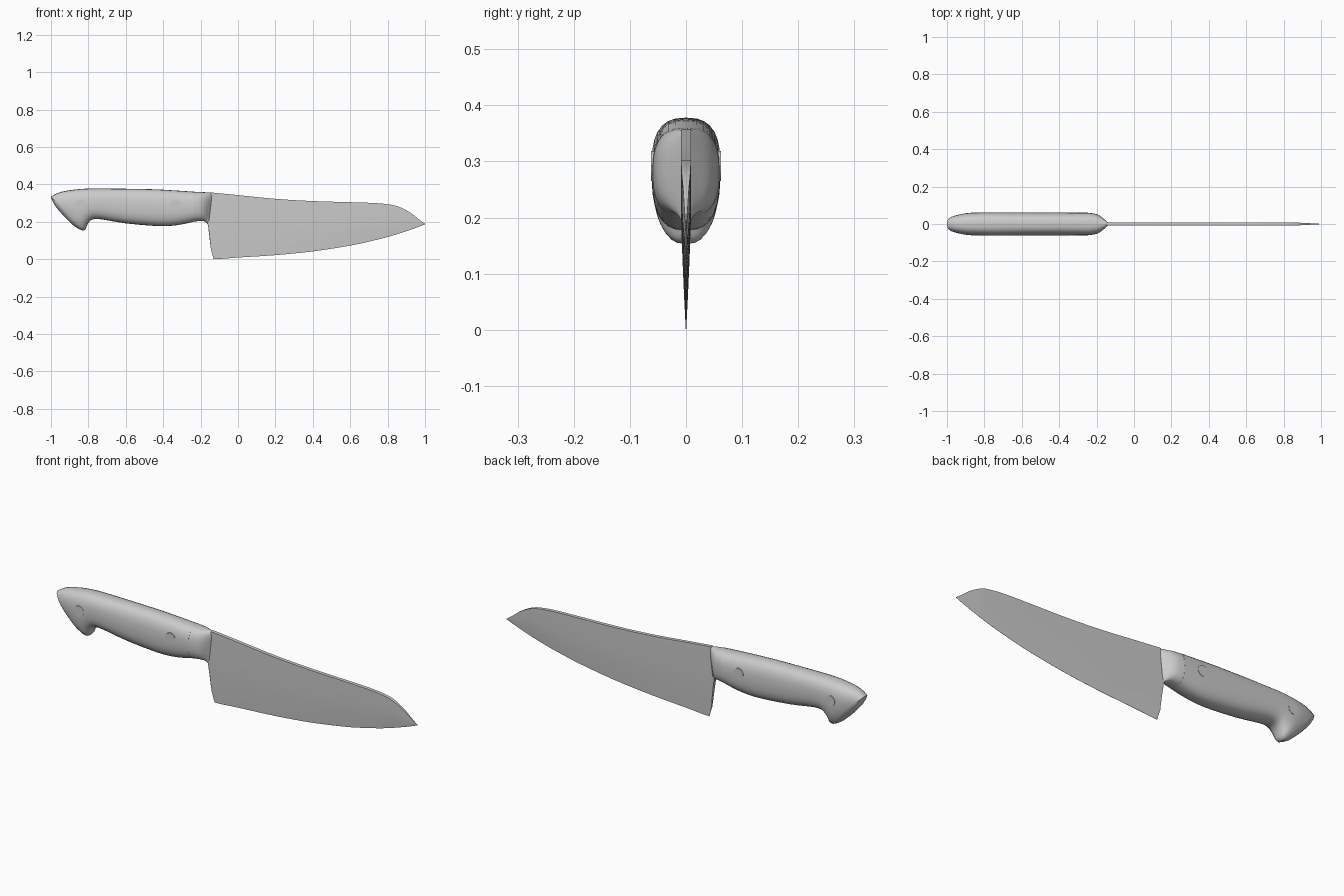
import bpy, bmesh, math
from mathutils import Vector

if "Cube" in bpy.data.objects:
    bpy.data.objects.remove(bpy.data.objects["Cube"])


def loft(name, rings, angle=35):
    """Skin a list of closed rings and cap both ends."""
    bm = bmesh.new()
    vs = [[bm.verts.new(p) for p in r] for r in rings]
    n = len(rings[0])
    for a, b in zip(vs, vs[1:]):
        for i in range(n):
            j = (i + 1) % n
            bm.faces.new((a[i], a[j], b[j], b[i]))
    bm.faces.new(vs[0])
    bm.faces.new(vs[-1])
    bmesh.ops.recalc_face_normals(bm, faces=bm.faces)
    return finish(name, bm, angle)


def finish(name, bm, angle):
    me = bpy.data.meshes.new(name)
    bm.to_mesh(me)
    bm.free()
    ob = bpy.data.objects.new(name, me)
    bpy.context.collection.objects.link(ob)
    bpy.ops.object.select_all(action='DESELECT')
    ob.select_set(True)
    bpy.context.view_layer.objects.active = ob
    bpy.ops.object.shade_smooth_by_angle(angle=math.radians(angle))
    return ob


def smooth(rows, steps=3):
    """Catmull-Rom resampling of station rows."""
    out = []
    for i in range(len(rows) - 1):
        q = [rows[max(0, min(len(rows) - 1, i + k))] for k in (-1, 0, 1, 2)]
        for s in range(steps):
            t = s / steps
            out.append([0.5 * (2 * b + (c - a) * t + (2*a - 5*b + 4*c - d) * t*t
                               + (3*b - a - 3*c + d) * t**3) for a, b, c, d in zip(*q)])
    return out + [rows[-1]]


def oval(xt, zt, xb, zb, w, n=28, e=2 / 2.6):
    """Superellipse between a top and a bottom point, half width w."""
    ring = []
    for i in range(n):
        a = 2 * math.pi * i / n
        c, s = math.cos(a), math.sin(a)
        u = 0.5 + 0.5 * math.copysign(abs(s) ** e, s)
        y = w * math.copysign(abs(c) ** e, c)
        ring.append(Vector((xb + (xt - xb) * u, y, zb + (zt - zb) * u)))
    return ring


# Handle: slanted stations (top x, top z, bottom x, bottom z, half width)
stations = [
    (-1.0, .335, -.828, .153, .048), (-.96, .356, -.815, .162, .057),
    (-.90, .369, -.803, .189, .061), (-.82, .377, -.782, .211, .061),
    (-.74, .378, -.735, .214, .061), (-.60, .377, -.60, .192, .061),
    (-.45, .374, -.42, .177, .061), (-.34, .368, -.32, .183, .061),
    (-.235, .361, -.235, .201, .060)]
rings = [oval(*r) for r in smooth(stations)]

# Gently domed butt
centre = sum(rings[0], Vector()) / len(rings[0])
out = Vector((-.73, 0, -.69))
dome = [[centre + (p - centre) * s + out * d for p in rings[0]]
        for s, d in ((.3, .021), (.6, .018), (.86, .009))]
loft("handle", dome + rings)

# Bolster tapering into the blade
bolster = [
    (-.235, .361, -.235, .201, .059), (-.20, .3595, -.20, .205, .053),
    (-.172, .358, -.18, .203, .040), (-.15, .357, -.168, .195, .023),
    (-.137, .356, -.158, .178, .009)]
loft("bolster", [oval(*r) for r in smooth(bolster)])

# Blade: stations (x, bottom z, top z, spine half thickness)
blade = [
    (-.10, .001, .353, .009), (0, .009, .343, .009), (.2, .022, .323, .009),
    (.4, .042, .311, .009), (.6, .073, .305, .009), (.72, .099, .301, .009),
    (.80, .119, .294, .0085), (.86, .137, .281, .008), (.92, .157, .250, .005),
    (.96, .171, .219, .003), (1.0, .187, .189, .0008)]
levels = [(0, .04), (.15, .35), (.35, .7), (.55, .95), (1, 1)]


def blade_ring(xs, zb, zt, t):
    right = [Vector((x, -t * k, zb + (zt - zb) * f)) for x, (f, k) in zip(xs, levels)]
    return right + [Vector((p.x, -p.y, p.z)) for p in reversed(right)]


heel = blade_ring((-.13, -.145, -.152, -.162, -.145), 0, .357, .009)
loft("blade", [heel] + [blade_ring([x] * 5, zb, zt, t)
                        for x, zb, zt, t in smooth(blade)], 25)

# Flush rivets on both sides
for label, x in (("rear", -.845), ("front", -.335)):
    for side, y in (("left", .0545), ("right", -.0545)):
        bpy.ops.mesh.primitive_cylinder_add(vertices=24, radius=.027, depth=.015,
                                            location=(x, y, .292),
                                            rotation=(math.pi / 2, 0, 0))
        bpy.context.object.name = f"{label}_rivet_{side}"
        bpy.ops.object.shade_smooth_by_angle(angle=math.radians(35))
